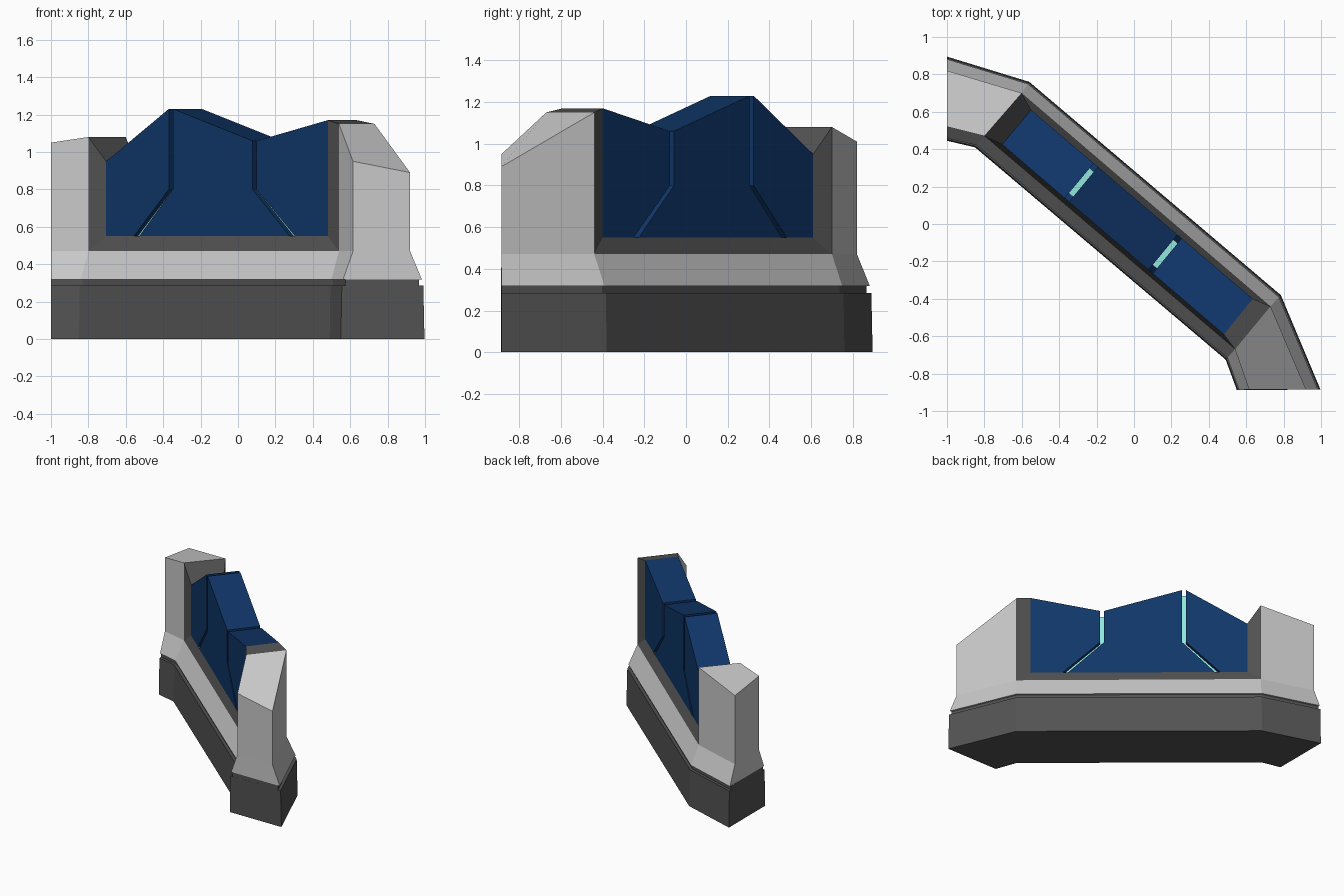
import bpy
import bmesh
from mathutils import Vector

cube = bpy.data.objects.get("Cube")
if cube:
    bpy.data.objects.remove(cube, do_unlink=True)


def material(name, rgb):
    mat = bpy.data.materials.new(name)
    mat.use_nodes = True
    mat.diffuse_color = (*rgb, 1)
    mat.node_tree.nodes["Principled BSDF"].inputs["Base Color"].default_value = (*rgb, 1)
    return mat


CONCRETE = material("light grey", (0.58, 0.58, 0.58))
CHARCOAL = material("charcoal", (0.085, 0.085, 0.085))
BLUE = material("navy blue", (0.005, 0.037, 0.14))
CYAN = material("glowing cyan", (0.3, 0.85, 0.78))


def loft(name, rings, mat):
    """Closed solid through a list of equal-length point loops."""
    bm = bmesh.new()
    loops = [[bm.verts.new(p) for p in ring] for ring in rings]
    n = len(loops[0])
    for low, high in zip(loops, loops[1:]):
        for i in range(n):
            j = (i + 1) % n
            bm.faces.new((low[i], low[j], high[j], high[i]))
    bm.faces.new(loops[0][::-1])
    bm.faces.new(loops[-1])
    bmesh.ops.recalc_face_normals(bm, faces=bm.faces)
    mesh = bpy.data.meshes.new(name)
    bm.to_mesh(mesh)
    bm.free()
    mesh.materials.append(mat)
    obj = bpy.data.objects.new(name, mesh)
    bpy.context.collection.objects.link(obj)
    return obj


# Bent wall footprint: front side left to right, then back side right to left
FOOT = [Vector(p) for p in (
    (-1, .445), (-.85, .41), (.49, -.725), (.55, -.888),
    (.997, -.885), (.785, -.38), (-.56, .76), (-1, .895))]
DECK = [Vector(p) for p in (
    (-1, .52), (-.8, .47), (.54, -.67), (.615, -.885),
    (.92, -.885), (.73, -.44), (-.6, .7), (-1, .82))]


def level(z, t):
    return [a.lerp(b, t).to_3d() + Vector((0, 0, z)) for a, b in zip(FOOT, DECK)]


# Plinth, shadow gap and sloped skirt
loft("base", [level(0, 0), level(.285, .08)], CHARCOAL)
loft("shadow_gap", [level(.28, .38), level(.325, .38)], CHARCOAL)
loft("skirt", [level(.318, .18), level(.47, 1)], CONCRETE)


# End pillars with sloping tops
def pillar(name, corners, heights):
    bottom = [(*DECK[i], .47) for i in corners]
    top = [(*DECK[i], z) for i, z in zip(corners, heights)]
    loft(name, [bottom, top], CONCRETE)


pillar("right_pillar", (0, 1, 6, 7), (1.05, 1.08, 1.08, 1.01))
pillar("left_pillar", (2, 3, 4, 5), (1.15, .95, .89, 1.15))

# Infill panel, addressed by u along the wall, v through it and height z
FRONT = Vector((-.705, .425)), Vector((.48, -.59))
BACK = Vector((-.55, .61)), Vector((.635, -.4))


def panel_point(u, v, z):
    p = FRONT[0].lerp(FRONT[1], u).lerp(BACK[0].lerp(BACK[1], u), v)
    return (p.x, p.y, z)


# Chamfered U-shaped frame around the panel
frame = []
for u, front, back, z_out, z_in in ((0, 1, 6, 1.08, .95), (0, 1, 6, .47, .55),
                                    (1, 2, 5, .47, .55), (1, 2, 5, 1.15, 1.17)):
    frame.append([(*DECK[front], z_out), panel_point(u, 0, z_in),
                  panel_point(u, 1, z_in), (*DECK[back], z_out)])
loft("frame", frame, CHARCOAL)


def slab(name, profile, mat, inset=0):
    loft(name, [[panel_point(u, v, z) for u, z in profile]
                for v in (inset, 1 - inset)], mat)


# Each seam drops from the top edge, then bends outward: bottom u, upper u, top z
FLOOR, BEND, HALF = .55, .8, .0095
SEAMS = (("right_seam_light", .137, .292, 1.23), ("left_seam_light", .84, .67, 1.06))


def seam_edge(seam, side, top_drop=0):
    _, low, up, top = seam
    return [(low + side * HALF * 1.3, FLOOR), (up + side * HALF, BEND),
            (up + side * HALF, top - top_drop)]


peak, valley = SEAMS
slab("right_panel", [(0, FLOOR)] + seam_edge(peak, -1) + [(0, .95)], BLUE)
slab("middle_panel", seam_edge(valley, -1) + seam_edge(peak, 1)[::-1], BLUE)
slab("left_panel", [(1, FLOOR), (1, 1.17)] + seam_edge(valley, 1)[::-1], BLUE)

# Lit cores recessed in the seams
for seam in SEAMS:
    slab(seam[0], seam_edge(seam, 1, .03) + seam_edge(seam, -1, .03)[::-1], CYAN, .14)
